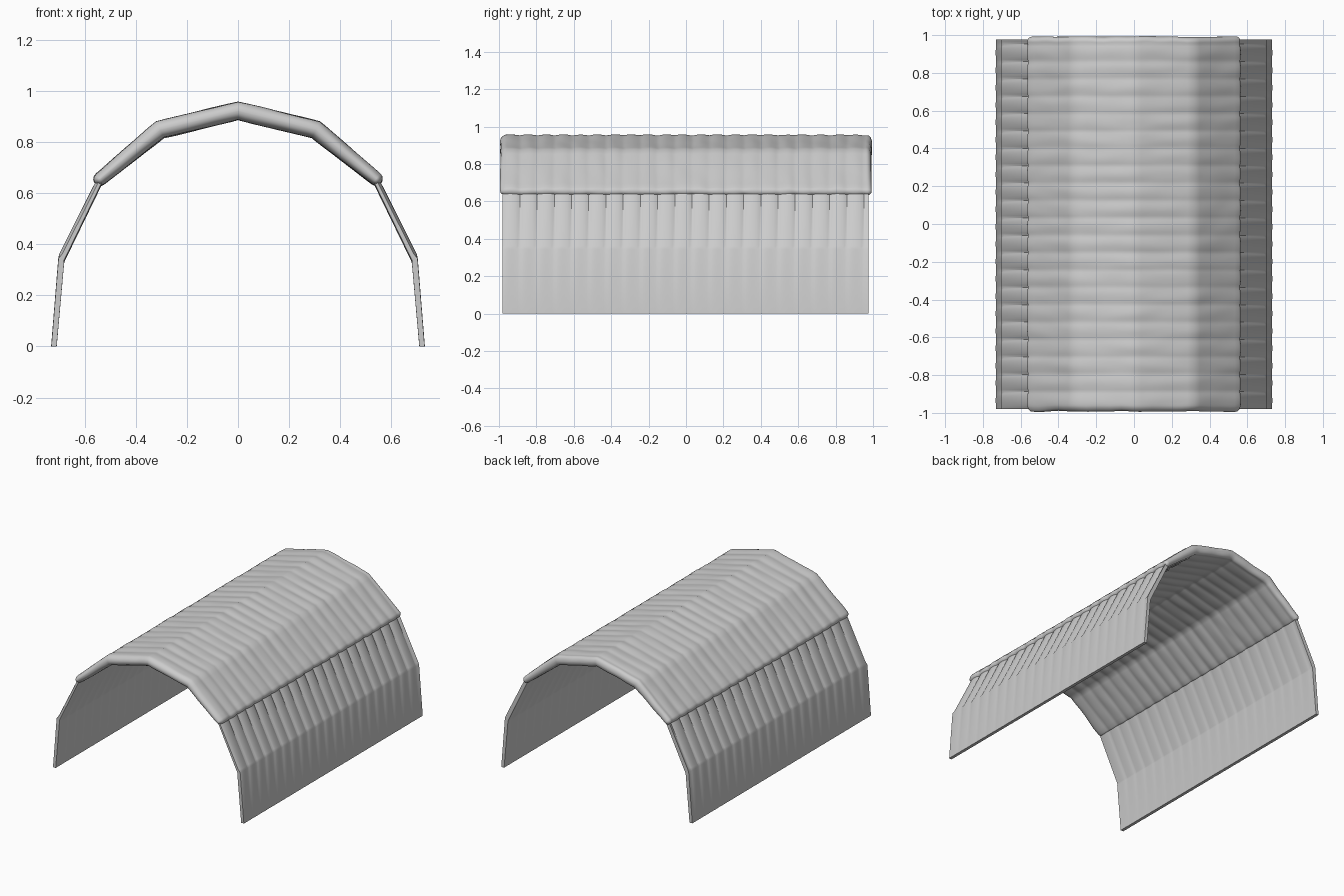
import bpy, bmesh, math
from mathutils import Vector, noise

if "Cube" in bpy.data.objects:
    bpy.data.objects.remove(bpy.data.objects["Cube"])

PITCH = 0.092          # spacing of the ribs along y
Y0 = -0.98             # first groove


def rib(y):
    """0 in the groove, 1 on the crown of a rib."""
    return abs(math.sin(math.pi * (y - Y0) / PITCH))


def sweep(name, rings, angle):
    """Skin a list of closed rings and cap both ends."""
    bm = bmesh.new()
    rows = [[bm.verts.new(p) for p in r] for r in rings]
    n = len(rows[0])
    for a, b in zip(rows, rows[1:]):
        for i in range(n):
            j = (i + 1) % n
            bm.faces.new((a[i], a[j], b[j], b[i]))
    bm.faces.new(rows[0])
    bm.faces.new(rows[-1][::-1])
    bmesh.ops.recalc_face_normals(bm, faces=bm.faces)
    me = bpy.data.meshes.new(name)
    bm.to_mesh(me)
    bm.free()
    ob = bpy.data.objects.new(name, me)
    bpy.context.collection.objects.link(ob)
    bpy.ops.object.select_all(action='DESELECT')
    ob.select_set(True)
    bpy.context.view_layer.objects.active = ob
    bpy.ops.object.shade_smooth_by_angle(angle=math.radians(angle))
    return ob


def wall(name, side):
    """Flat lower sheet with a ribbed, leaning upper sheet."""
    ys = [Y0 + PITCH * k / 8 for k in range(21 * 8 + 1)] + [0.965, 0.976]
    # outer x, inner x, outer z, inner z, groove depth
    stations = [(0.732, 0.710, 0.0, 0.0, 0.001),
                (0.704, 0.681, 0.345, 0.325, 0.001),
                (0.700, 0.678, 0.362, 0.335, 0.012),
                (0.548, 0.525, 0.665, 0.650, 0.012)]
    rings = []
    for y in ys:
        g = 1 - rib(y) ** 0.7
        outer = [(side * (xo - d * g), y, zo) for xo, xi, zo, zi, d in stations]
        inner = [(side * (xi + 0.4 * d * g), y, zi) for xo, xi, zo, zi, d in stations]
        rings.append(outer + inner[::-1])
    return sweep(name, rings, 35)


wall("right_wall", 1)
wall("left_wall", -1)

# Roof centre line with half thickness at each bend
bends = [(-0.54, 0.656, 0.021), (-0.305, 0.849, 0.030), (0, 0.923, 0.030),
         (0.305, 0.849, 0.030), (0.54, 0.656, 0.021)]
line = []
for (x0, z0, h0), (x1, z1, h1) in zip(bends, bends[1:]):
    for k in range(10):
        t = k / 10
        line.append(Vector((x0 + (x1 - x0) * t, z0 + (z1 - z0) * t, h0 + (h1 - h0) * t)))
line.append(Vector(bends[-1]))

# Section of the roof: base point, outward direction, half thickness
top, bottom = [], []
for i, p in enumerate(line):
    d = line[min(i + 1, len(line) - 1)] - line[max(i - 1, 0)]
    nrm = Vector((-d.y, d.x)).normalized()
    top.append((p.xy, nrm, p.z))
    bottom.append((p.xy, -nrm, p.z))


def round_end(p, nrm, h):
    """Half circle turning clockwise from nrm."""
    out = []
    for k in range(1, 7):
        a = -math.pi * k / 7
        out.append((p, Vector((nrm.x * math.cos(a) - nrm.y * math.sin(a),
                               nrm.x * math.sin(a) + nrm.y * math.cos(a))), h))
    return out


section = top + round_end(*top[-1]) + bottom[::-1] + round_end(*bottom[0])

# Lumpy ribbed roof blanket with rounded front and back edges
L, R = 0.992, 0.03
ends = [L - R * (1 - math.cos(math.pi / 2 * k / 6)) for k in range(6)]
steps = 180
mid = [-(L - R) + 2 * (L - R) * k / steps for k in range(steps + 1)]
ends_y = [(L - R + R * math.cos(a), math.sin(a))
          for a in (math.pi / 2 * k / 6 for k in range(6))]
slices = [(-y, s) for y, s in ends_y] + [(y, 1) for y in mid] + [(y, s) for y, s in ends_y[::-1]]
rings = []
for y, s in slices:
    ring = []
    for p, nrm, h in section:
        q = Vector((p.x * 6, y * 16, p.y * 6 + nrm.y * 0.6))
        lump = 0.005 * rib(y) + 0.003 * noise.noise(q)
        v = p + nrm * (h + lump) * max(s, 0.05)
        edge = 0.006 * noise.noise(Vector((p.x * 9, p.y * 9, 3.0 * (y > 0)))) if abs(y) > 0.95 else 0
        ring.append((v.x, y + edge, v.y))
    rings.append(ring)
sweep("roof_cover", rings, 60)
